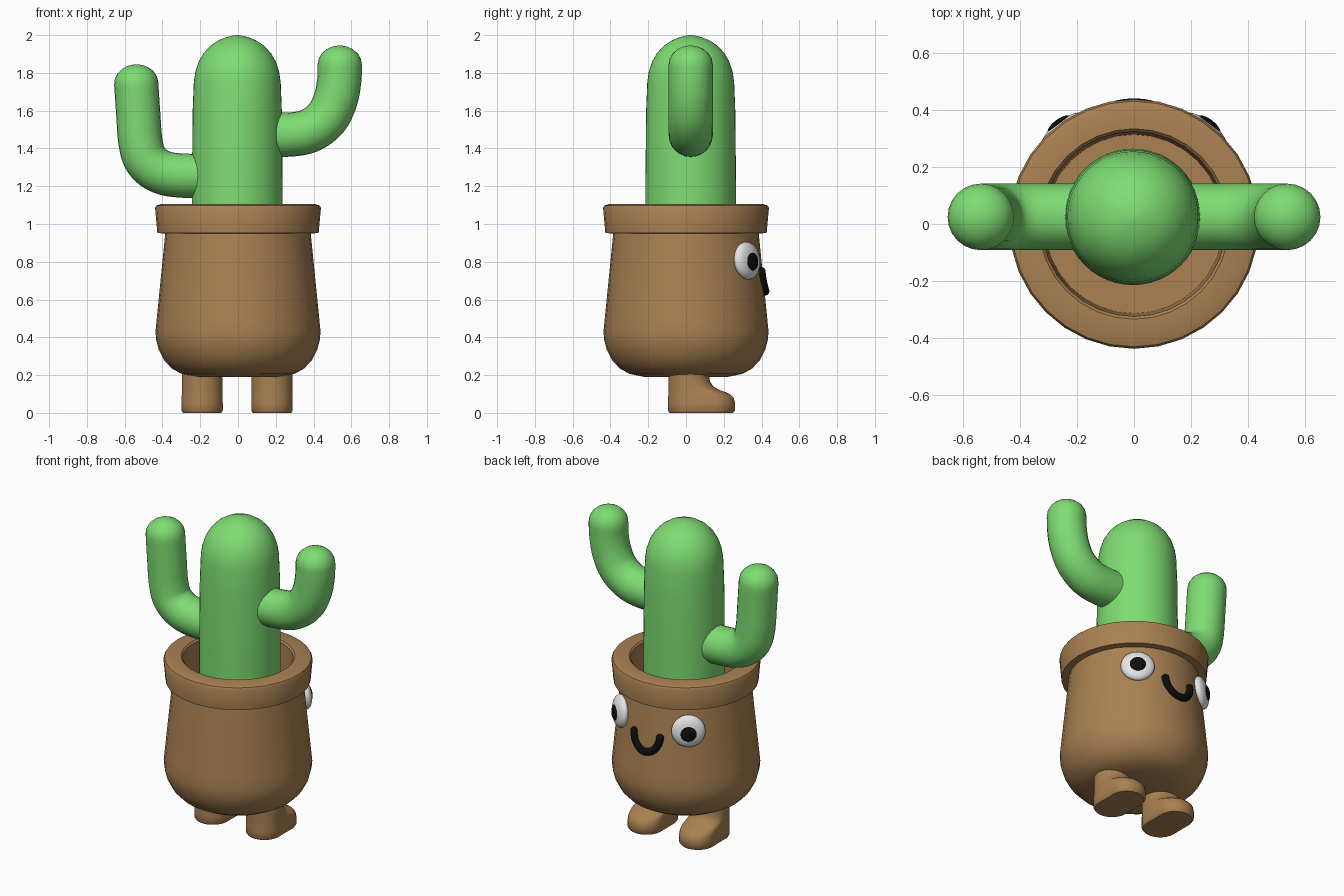
import bpy, bmesh, math
from mathutils import Vector, Matrix

if "Cube" in bpy.data.objects:
    bpy.data.objects.remove(bpy.data.objects["Cube"])


def material(name, rgb):
    m = bpy.data.materials.new(name)
    m.diffuse_color = (*rgb, 1)
    m.use_nodes = True
    m.node_tree.nodes["Principled BSDF"].inputs["Base Color"].default_value = m.diffuse_color
    return m


GREEN = material("cactus green", (0.21, 0.72, 0.17))
BROWN = material("clay brown", (0.40, 0.22, 0.085))
WHITE = material("eye white", (0.85, 0.85, 0.85))
BLACK = material("black", (0.004, 0.004, 0.004))


def finish(bm, name, mat, angle=40):
    bmesh.ops.recalc_face_normals(bm, faces=bm.faces)
    me = bpy.data.meshes.new(name)
    bm.to_mesh(me)
    bm.free()
    me.materials.append(mat)
    ob = bpy.data.objects.new(name, me)
    bpy.context.collection.objects.link(ob)
    bpy.ops.object.select_all(action='DESELECT')
    ob.select_set(True)
    bpy.context.view_layer.objects.active = ob
    bpy.ops.object.shade_smooth_by_angle(angle=math.radians(angle))
    return ob


def loft(name, rings, mat):
    """Skin a list of equal-sized point rings and cap both ends."""
    bm = bmesh.new()
    vs = [[bm.verts.new(p) for p in ring] for ring in rings]
    n = len(vs[0])
    for a, b in zip(vs, vs[1:]):
        for i in range(n):
            j = (i + 1) % n
            bm.faces.new((a[i], a[j], b[j], b[i]))
    bm.faces.new(vs[0])
    bm.faces.new(vs[-1])
    return finish(bm, name, mat)


def lathe(name, profile, mat, cx=0, cy=0, n=32):
    rings = [[(cx + r * math.cos(2 * math.pi * i / n),
               cy + r * math.sin(2 * math.pi * i / n), z) for i in range(n)]
             for r, z in profile]
    return loft(name, rings, mat)


def smooth_path(pts, steps=6):
    """Catmull-Rom curve through the points."""
    p = [Vector(q) for q in pts]
    p = [2 * p[0] - p[1]] + p + [2 * p[-1] - p[-2]]
    out = []
    for a, b, c, d in zip(p, p[1:], p[2:], p[3:]):
        for k in range(steps):
            t = k / steps
            out.append(0.5 * (2 * b + (c - a) * t + (2 * a - 5 * b + 4 * c - d) * t * t
                              + (3 * b - a - 3 * c + d) * t ** 3))
    return out + [p[-2]]


def tube(name, path, radius, mat, cap, n=24, both=False):
    """Sweep a circle along a path, with rounded end(s)."""
    m = len(path)
    tang = [(path[min(i + 1, m - 1)] - path[max(i - 1, 0)]).normalized() for i in range(m)]
    st = [(c, t, radius) for c, t in zip(path, tang)]
    arc = [math.radians(a) for a in (18, 36, 54, 70, 84)]
    end = [(path[-1] + tang[-1] * cap * math.sin(a), tang[-1], radius * math.cos(a)) for a in arc]
    start = [(path[0] - tang[0] * cap * math.sin(a), tang[0], radius * math.cos(a)) for a in arc]
    st = (start[::-1] if both else []) + st + end
    rings = []
    for c, t, r in st:
        u = Vector((0, 1, 0))
        u = (u - t * u.dot(t)).normalized()
        w = t.cross(u)
        rings.append([c + r * (u * math.cos(2 * math.pi * i / n) + w * math.sin(2 * math.pi * i / n))
                      for i in range(n)])
    return loft(name, rings, mat)


# Pot: rounded base, tapered wall, overhanging rim, hollow inside
lathe("pot", [(0.22, 0.19), (0.30, 0.207), (0.35, 0.235), (0.39, 0.277), (0.42, 0.335),
              (0.433, 0.385), (0.437, 0.43), (0.43, 0.50), (0.385, 0.95),
              (0.427, 0.952), (0.439, 1.085), (0.432, 1.098), (0.405, 1.106),
              (0.335, 1.106), (0.325, 1.095), (0.315, 0.80)], BROWN)

# Cactus body
lathe("cactus_body", [(0.24, 0.78), (0.24, 1.2), (0.236, 1.6), (0.23, 1.75), (0.222, 1.805),
                      (0.204, 1.86), (0.178, 1.905), (0.142, 1.944), (0.10, 1.972),
                      (0.055, 1.99), (0.015, 1.999), (0.003, 2.0)], GREEN, -0.004, 0.025, 48)

# Cactus arms
Y = 0.025
right = [(0.10, 1.473), (0.28, 1.474), (0.385, 1.497), (0.47, 1.563), (0.517, 1.66),
         (0.536, 1.76), (0.539, 1.845)]
left = [(-0.10, 1.255), (-0.31, 1.257), (-0.42, 1.282), (-0.49, 1.345), (-0.517, 1.44),
        (-0.528, 1.58), (-0.539, 1.745)]
for name, pts in (("right_arm", right), ("left_arm", left)):
    tube(name, smooth_path([(x, Y, z) for x, z in pts]), 0.117, GREEN, 0.10)

# Feet: stacked rounded slices with the toe towards +y
slices = [(0.0, 0.102, 0.25), (0.012, 0.11, 0.26), (0.05, 0.11, 0.261), (0.08, 0.109, 0.253),
          (0.098, 0.108, 0.235), (0.11, 0.108, 0.21), (0.122, 0.108, 0.175),
          (0.14, 0.108, 0.145), (0.165, 0.108, 0.128), (0.20, 0.108, 0.122), (0.27, 0.108, 0.122)]
for name, cx in (("left_foot", -0.19), ("right_foot", 0.18)):
    rings = []
    for z, r, front in slices:
        ring = []
        for i in range(32):
            a = 2 * math.pi * (i + 0.5) / 32
            cy = front - r if math.sin(a) > 0 else 0.014
            ring.append((cx + r * math.cos(a), cy + r * math.sin(a), z))
        rings.append(ring)
    loft(name, rings, BROWN)


# Eyes: flattened balls on the pot wall, facing outwards
def flat_ball(name, side, dist, z, radius, depth, mat):
    bm = bmesh.new()
    bmesh.ops.create_uvsphere(bm, u_segments=32, v_segments=16, radius=1)
    a = math.radians(37)
    pos = Vector((side * dist * math.sin(a), dist * math.cos(a), z))
    mtx = (Matrix.Translation(pos) @ Matrix.Rotation(-side * a, 4, 'Z')
           @ Matrix.Rotation(math.radians(-85 + 0), 4, 'X')
           @ Matrix.Diagonal((radius, radius, depth, 1)))
    bmesh.ops.transform(bm, matrix=mtx, verts=bm.verts)
    finish(bm, name, mat)


for side, label in ((-1, "left"), (1, "right")):
    flat_ball(label + "_eye", side, 0.405, 0.806, 0.10, 0.042, WHITE)
    flat_ball(label + "_pupil", side, 0.436, 0.802, 0.05, 0.02, BLACK)

# Smile: a U-shaped tube following the pot wall
smile = []
for k in range(25):
    a = math.pi * k / 24
    x, z = -0.092 * math.cos(a), 0.752 - 0.108 * math.sin(a)
    wall = 0.43 - 0.1 * (z - 0.5)
    smile.append(Vector((x, math.sqrt(wall ** 2 - x * x) + 0.003, z)))
tube("smile", smile, 0.023, BLACK, 0.02, 12, True)
